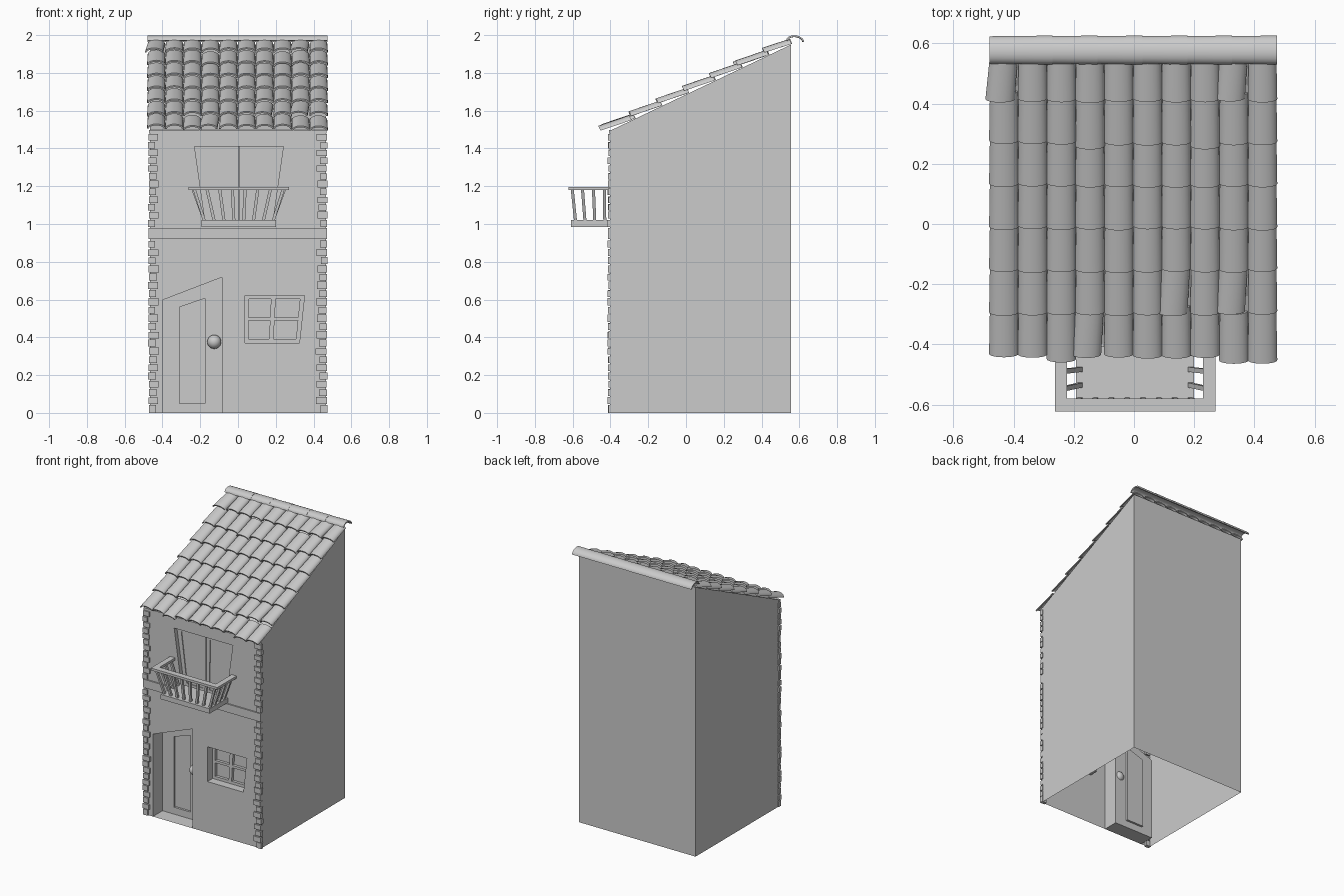
import bpy, bmesh, math, random
from mathutils import Vector

if "Cube" in bpy.data.objects:
    bpy.data.objects.remove(bpy.data.objects["Cube"])
random.seed(4)
WX, FY, BY = 0.466, -0.402, 0.556        # wall half width, front and back planes


def roof_z(y):
    return 1.49 + 0.476 * (y + 0.41)


def finish(name, bm, smooth=False, fix=True):
    if fix:
        bmesh.ops.recalc_face_normals(bm, faces=bm.faces)
    me = bpy.data.meshes.new(name)
    bm.to_mesh(me)
    bm.free()
    ob = bpy.data.objects.new(name, me)
    bpy.context.collection.objects.link(ob)
    if smooth:
        bpy.ops.object.select_all(action='DESELECT')
        ob.select_set(True)
        bpy.context.view_layer.objects.active = ob
        bpy.ops.object.shade_smooth_by_angle(angle=math.radians(35))
    return ob


def face(bm, pts):
    return bm.faces.new([bm.verts.new(p) for p in pts])


def loft(bm, rings):
    """Closed solid through equal-sized rings of points."""
    vs = [[bm.verts.new(p) for p in r] for r in rings]
    n = len(vs[0])
    for a, b in zip(vs, vs[1:]):
        for i in range(n):
            bm.faces.new((a[i], a[(i + 1) % n], b[(i + 1) % n], b[i]))
    bm.faces.new(vs[0][::-1])
    bm.faces.new(vs[-1])


def box(bm, x0, x1, y0, y1, z0, z1):
    loft(bm, [[(x0, y0, z), (x1, y0, z), (x1, y1, z), (x0, y1, z)] for z in (z0, z1)])


def panel(bm, outer, inner, y, depth):
    """Front-facing frame with a sunken middle; points run counterclockwise in x, z."""
    a, b, c = [[bm.verts.new((x, yy, z)) for x, z in pts]
               for pts, yy in ((outer, y), (inner, y), (inner, y + depth))]
    n = len(a)
    for p, q in ((a, b), (b, c)):
        for i in range(n):
            bm.faces.new((p[i], p[(i + 1) % n], q[(i + 1) % n], q[i]))
    bm.faces.new(c)


def sub(q, u0, u1, v0, v1):
    """Part of a four-cornered shape, by bilinear fractions."""
    c = [Vector(p) for p in q]
    return [tuple(c[0].lerp(c[1], u).lerp(c[3].lerp(c[2], u), v))
            for u, v in ((u0, v0), (u1, v0), (u1, v1), (u0, v1))]


# openings (x, z), counterclockwise from bottom left
DOOR = [(-0.40, 0), (-0.085, 0), (-0.085, 0.718), (-0.40, 0.597)]
WINDOW = [(0.037, 0.37), (0.325, 0.37), (0.352, 0.622), (0.037, 0.622)]
BALC = [(-0.17, 0.99), (0.18, 0.99), (0.24, 1.41), (-0.23, 1.41)]
DOOR_Y, WIN_Y, BALC_Y = FY + 0.11, FY + 0.06, FY + 0.03

# front wall with three openings
top = roof_z(FY)
outline = [(-WX, 0), DOOR[0], DOOR[3], DOOR[2], DOOR[1], (WX, 0), (WX, top), (-WX, top)]
bm = bmesh.new()
edges = []
for loop in (outline, WINDOW, BALC):
    v = [bm.verts.new((x, FY, z)) for x, z in loop]
    edges += [bm.edges.new((v[i], v[(i + 1) % len(v)])) for i in range(len(v))]
bmesh.ops.triangle_fill(bm, edges=edges, use_beauty=True, use_dissolve=False, normal=(0, -1, 0))
for f in bm.faces:
    f.normal_update()
    if f.normal.y > 0:
        f.normal_flip()
# reveals
for loop, y in ((DOOR, DOOR_Y), (WINDOW, WIN_Y), (BALC, BALC_Y)):
    for (x0, z0), (x1, z1) in zip(loop, loop[1:] + loop[:1]):
        face(bm, [(x0, FY, z0), (x1, FY, z1), (x1, y, z1), (x0, y, z0)])
finish("front_wall", bm, fix=False)

# side walls, back wall and roof deck, open underneath
bm = bmesh.new()
tb = roof_z(BY)
face(bm, [(WX, FY, 0), (WX, BY, 0), (WX, BY, tb), (WX, FY, top)])
face(bm, [(-WX, BY, 0), (-WX, FY, 0), (-WX, FY, top), (-WX, BY, tb)])
face(bm, [(WX, BY, 0), (-WX, BY, 0), (-WX, BY, tb), (WX, BY, tb)])
face(bm, [(-WX, FY, top), (WX, FY, top), (WX, BY, tb), (-WX, BY, tb)])
finish("walls_and_deck", bm, fix=False)

# front door and knob
bm = bmesh.new()
panel(bm, DOOR, [(-0.31, 0.05), (-0.175, 0.05), (-0.175, 0.606), (-0.31, 0.56)], DOOR_Y, 0.015)
finish("front_door", bm, fix=False)
bpy.ops.mesh.primitive_uv_sphere_add(segments=24, ring_count=14, radius=0.037,
                                     location=(-0.126, DOOR_Y - 0.02, 0.376))
bpy.context.object.name = "door_knob"
bpy.ops.object.shade_smooth_by_angle()

# window: two leaves of two panes
bm = bmesh.new()
for u0, u1, a, b in ((0, 0.48, 0.065, 0.44), (0.48, 1, 0.52, 0.93)):
    for v0, v1, c, d in ((0, 0.5, 0.08, 0.47), (0.5, 1, 0.54, 0.92)):
        panel(bm, sub(WINDOW, u0, u1, v0, v1), sub(WINDOW, a, b, c, d), WIN_Y, 0.02)
finish("window", bm, fix=False)

# balcony doors
bm = bmesh.new()
for u0, u1, a, b in ((0, 0.497, 0.07, 0.43), (0.503, 1, 0.57, 0.93)):
    panel(bm, sub(BALC, u0, u1, 0, 1), sub(BALC, a, b, 0.07, 0.94), BALC_Y, 0.006)
finish("balcony_doors", bm, fix=False)

# storey band and eaves strip
bm = bmesh.new()
box(bm, -0.474, 0.47, -0.412, FY + 0.01, 0.92, 0.98)
box(bm, -0.47, 0.468, -0.408, FY + 0.01, 1.48, 1.497)
finish("storey_band", bm)

# corner bricks
bm = bmesh.new()
for s in (-1, 1):
    for z0, z1, n in ((0, 0.915, 21), (0.985, 1.48, 12)):
        h = (z1 - z0) / n
        for i in range(n):
            w = (0.052 if i % 2 else 0.038) + random.uniform(-0.004, 0.006)
            xo = 0.471 + random.uniform(-0.003, 0.003) + (0.003 if s < 0 else 0)
            xi = xo - w
            z = z0 + i * h
            box(bm, min(s * xi, s * xo), max(s * xi, s * xo),
                -0.410 - random.uniform(0, 0.005), FY + 0.015,
                z + 0.003 * (i > 0), z + h - random.uniform(0.002, 0.007))
finish("corner_bricks", bm)

# balcony floor
bm = bmesh.new()
box(bm, -0.192, 0.2, -0.61, FY, 0.985, 1.02)
finish("balcony_floor", bm)

# balcony rail, a U-shaped strip
bm = bmesh.new()
u = [(-0.262, FY), (-0.262, -0.623), (0.27, -0.623), (0.27, FY),
     (0.23, FY), (0.23, -0.58), (-0.222, -0.58), (-0.222, FY)]
loft(bm, [[(x, y, z) for x, y in u] for z in (1.18, 1.197)])
finish("balcony_rail", bm)

# splayed balusters
bm = bmesh.new()


def baluster(b, t, r=0.008):
    loft(bm, [[(p[0] + i * r, p[1] + j * r, z) for i, j in ((-1, -1), (1, -1), (1, 1), (-1, 1))]
              for p, z in ((b, 1.018), (t, 1.183))])


for i in range(8):
    f = i / 7 - 0.5
    baluster((0.004 + f * 0.365, -0.585), (0.004 + f * 0.47, -0.602))
for s in (-1, 1):
    for yb, yt in ((-0.535, -0.548), (-0.483, -0.49), (-0.43, -0.432)):
        baluster((0.004 + s * 0.182, yb), (0.004 + s * 0.242, yt))
finish("balusters", bm)


# arched shell outline: (across, up) points, outer arc then inner arc
def arch(w, h, t, n=10):
    arc = [math.pi * i / n for i in range(n + 1)]
    return ([(-w * math.cos(a), h * math.sin(a)) for a in arc] +
            [((w - t) * math.cos(a), (h - t) * math.sin(a)) for a in arc])


# roof tiles
bm = bmesh.new()
ang = math.atan(0.476)
S, N = Vector((0, math.cos(ang), math.sin(ang))), Vector((0, -math.sin(ang), math.cos(ang)))
for c in range(10):
    for r in range(7):
        y = -0.423 + 0.1415 * r + random.uniform(-0.003, 0.003)
        if (r == 0 and c in (2, 9)) or random.random() < 0.07:
            y -= 0.018
        skew = 0.012 * random.choice((-1, 1)) if random.random() < 0.05 else 0
        x = -0.4325 + 0.0955 * c
        base = Vector((x, y, roof_z(y)))
        length = 0.172 if r < 6 else 0.15
        rings = []
        for d, lift, w, off in ((0, 0.022, 0.049, skew), (length, 0.002, 0.046, 0)):
            rings.append([base + S * d + N * (lift + up) + Vector((ac + off, 0, 0))
                          for ac, up in arch(w, 0.028, 0.009)])
        loft(bm, rings)
finish("roof_tiles", bm, smooth=True)

# ridge caps, overlapping along x
bm = bmesh.new()
for i in range(6):
    x = -0.48 + 0.149 * i
    loft(bm, [[(xx, 0.578 + ac * k, 1.967 + up * k - 0.08 * ac) for ac, up in arch(0.048, 0.032, 0.009)]
              for xx, k in ((x, 0.95), (x + 0.21, 1.0))])
finish("ridge_caps", bm, smooth=True)
